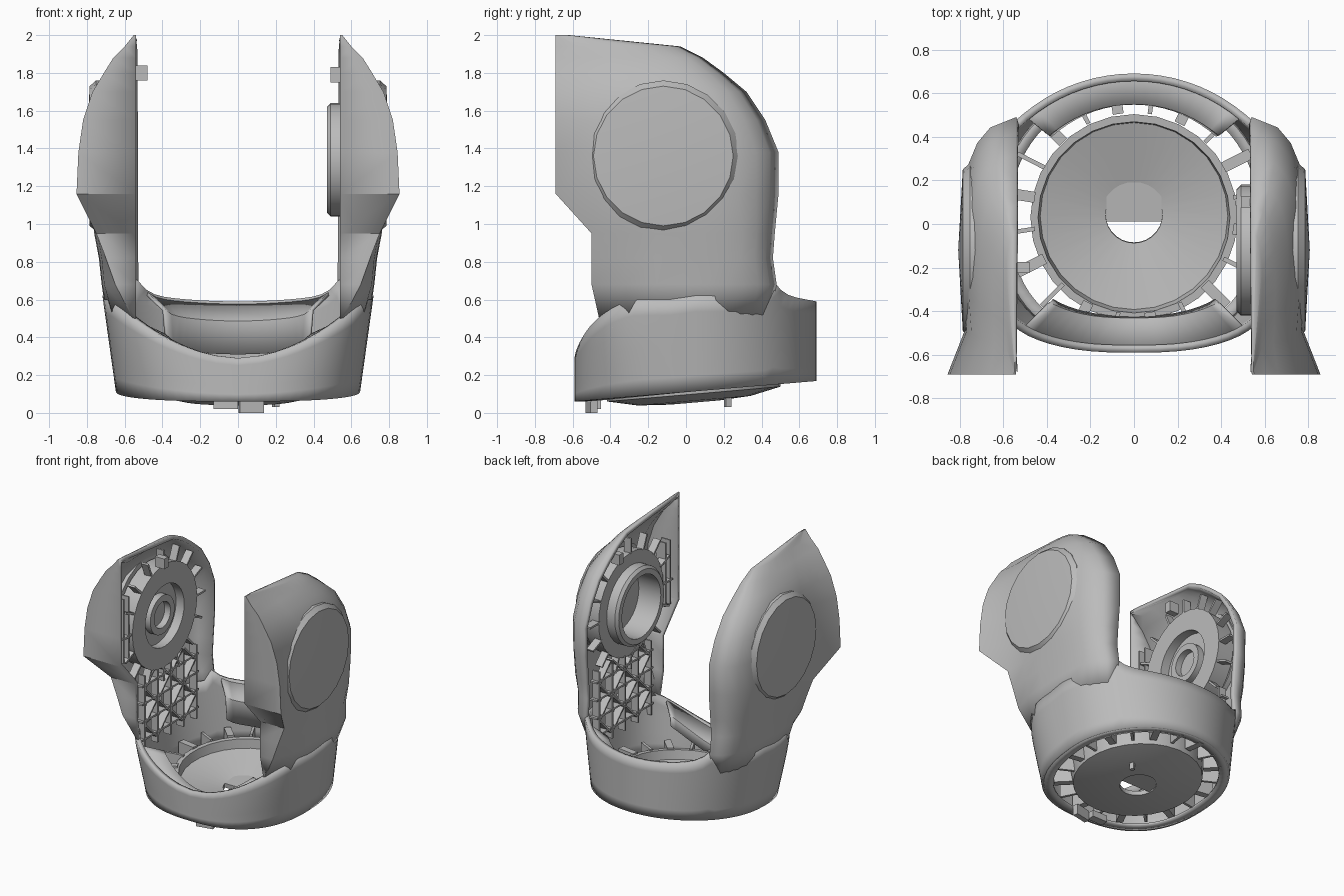
import bpy, bmesh, math
from mathutils import Matrix, Vector

cube = bpy.data.objects.get("Cube")
if cube:
    bpy.data.objects.remove(cube, do_unlink=True)

grey = bpy.data.materials.new("plain grey")
grey.use_nodes = True
grey.diffuse_color = (0.5, 0.5, 0.5, 1)
grey.node_tree.nodes["Principled BSDF"].inputs["Base Color"].default_value = (0.5, 0.5, 0.5, 1)

INNER = 0.54                       # inner plane of the arms
HUB = Vector((0, -0.12, 1.34))     # pivot axis
BASE = Vector((0, 0.05, 0))        # centre of the base
DEPTH = 0.64                       # half depth of the base
TILT = math.radians(4.9)           # slope of the underside


def finish(bm, name, angle=35, mirror=False, wall=0):
    mesh = bpy.data.meshes.new(name)
    bm.to_mesh(mesh)
    bm.free()
    obj = bpy.data.objects.new(name, mesh)
    bpy.context.collection.objects.link(obj)
    mesh.materials.append(grey)
    if mirror:
        obj.modifiers.new("mirror", 'MIRROR').merge_threshold = 0.002
    if wall:
        shell = obj.modifiers.new("wall", 'SOLIDIFY')
        shell.thickness = wall
        shell.offset = -1
    bpy.ops.object.select_all(action='DESELECT')
    obj.select_set(True)
    bpy.context.view_layer.objects.active = obj
    bpy.ops.object.shade_smooth_by_angle(angle=math.radians(angle))
    return obj


def loft(rows, cap=False):
    """Skin rows of points that run from front to back."""
    bm = bmesh.new()
    grid = [[bm.verts.new(p) for p in row] for row in rows]
    for low, high in zip(grid, grid[1:]):
        for i in range(len(low) - 1):
            bm.faces.new((low[i], low[i + 1], high[i + 1], high[i]))
    if cap:
        bm.faces.new(grid[-1])
    return bm


def lathe(name, profile, centre, axis='z', side=1, steps=32):
    """Spin a closed (radius, height) loop about an axis."""
    bm = bmesh.new()
    rings = []
    for k in range(steps):
        a = math.tau * k / steps
        ring = []
        for r, h in profile:
            u, v = r * math.cos(a), r * math.sin(a)
            p = Vector((u, v, h)) if axis == 'z' else Vector((side * h, u, v))
            ring.append(bm.verts.new(p))
        rings.append(ring)
    n = len(profile)
    for k in range(steps):
        a, b = rings[k], rings[(k + 1) % steps]
        for i in range(n):
            j = (i + 1) % n
            bm.faces.new((a[i], a[j], b[j], b[i]))
    bmesh.ops.remove_doubles(bm, verts=bm.verts, dist=0.0005)
    bmesh.ops.recalc_face_normals(bm, faces=bm.faces)
    obj = finish(bm, name)
    obj.location = centre
    return obj


def add_box(bm, centre, size, turn=0.0, axis='Z'):
    m = Matrix.Translation(centre) @ Matrix.Rotation(turn, 4, axis) @ Matrix.Diagonal((*size, 1))
    bmesh.ops.create_cube(bm, size=1, matrix=m)


# Base ring: front grows squarer with height, back round, rim rising toward the arms
def ring_power(y, z):
    return 2.5 + 0.6 * min(max((z - 0.1) / 0.35, 0), 1) if y < 0 else 2


def ring_width(z):
    return 0.645 + 0.14 * (z - 0.1)


def ring_point(a, z, scale=1.0):
    c, s = max(math.cos(a), 0), math.sin(a)
    e = 2 / ring_power(s, z)
    y = DEPTH * scale * math.copysign(abs(s) ** e, s) + BASE.y
    return Vector((ring_width(z) * scale * c ** e, y, z))


def ring_side(y, z):
    d = (y - BASE.y) / DEPTH
    n = ring_power(d, z)
    return ring_width(z) * (1 - abs(d) ** n) ** (1 / n)


def rim_height(a):
    q = ring_point(a, 0.4).x / INNER
    if a < 0:
        return min(0.29 + 0.21 * q ** 2, 0.6)
    return 0.62 if q > 1.04 else 0.59 + 0.04 * q ** 2 + 0.1 * min(q, 1) ** 12


def floor_height(a):
    return 0.06 + 0.085 * (ring_point(a, 0.1).y + 0.59)


COLS = 36
angles = [math.pi * (i / COLS - 0.5) for i in range(COLS + 1)]
rows = []
for k in range(7):
    rows.append([ring_point(a, floor_height(a) + (rim_height(a) - floor_height(a)) * k / 6) for a in angles])
finish(loft(rows), "base_ring", mirror=True, wall=0.035)


# Ledges inside the ring, each a strip of (scale, drop) steps
def ledge(name, span, path, height):
    strip = [[ring_point(a, height(a) - d, s) for a in span] for s, d in path]
    finish(loft(strip), name, mirror=True, wall=0.015)


ledge("back_ledge", [a for a in angles if a > 0.75], [(0.8, 0.28), (0.8, 0.11), (0.97, 0.02)], rim_height)
ledge("front_ledge", [a for a in angles if a < -0.8], [(0.76, 0.14), (0.77, 0.07), (0.97, 0.02)], rim_height)
ledge("bottom_flange", angles, [(0.88, 0), (0.98, 0)], floor_height)

# Arms: height, front y, back y, front corner x, side x
SECTIONS = [
    (0.68, -0.5, 0.48, 0.65, 0.725),
    (0.82, -0.5, 0.46, 0.70, 0.74), (0.95, -0.5, 0.47, 0.75, 0.765),
    (1.16, -0.69, 0.49, 0.855, 0.79), (1.38, -0.69, 0.49, 0.845, 0.795),
    (1.55, -0.69, 0.42, 0.82, 0.79), (1.7, -0.69, 0.32, 0.77, 0.765),
    (1.8, -0.69, 0.20, 0.71, 0.71), (1.88, -0.69, 0.09, 0.66, 0.65),
    (1.94, -0.69, -0.03, 0.60, 0.59), (2.0, -0.69, -0.62, 0.552, 0.549)]
STOPS = (0.18, 0.35, 0.5, 0.62, 0.73, 0.82, 0.9, 0.96, 1)
# lowest row tucks just inside the ring
low, front, back = 0.5, -0.46, 0.44
row = [Vector((INNER, front, low))]
for t in (0, *STOPS):
    y = front + (back - front) * t
    row.append(Vector((max(INNER, ring_side(y, low) - 0.006), y, low)))
rows = [row]
for z, front, back, corner, side in SECTIONS:
    row = [Vector((INNER, front, z)), Vector((corner, front, z))]
    for t in STOPS:
        bulge = (1 - t ** 7) ** 0.55 - 0.2 * (1 - t) ** 4
        row.append(Vector((INNER + (side - INNER) * bulge, front + (back - front) * t, z)))
    rows.append(row)
finish(loft(rows, cap=True), "arms", mirror=True, wall=0.03)

# Round covers outside, pivot seats inside
for side, word in ((1, "left"), (-1, "right")):
    lathe(word + "_cover", [(0, 0.7), (0.4, 0.7), (0.4, 0.752), (0.37, 0.785), (0, 0.806)],
          HUB + Vector((0, 0, 0.02)), 'x', side, 20)

lathe("left_seat", [(0.24, 0.69), (0.39, 0.69), (0.4, 0.56), (0.3, 0.56), (0.3, 0.49), (0.28, 0.47),
                    (0.24, 0.47)], HUB, 'x')
lathe("left_seat_plate", [(0, 0.66), (0.25, 0.66), (0.25, 0.69), (0, 0.69)], HUB, 'x')
lathe("right_seat", [(0.24, 0.69), (0.39, 0.69), (0.4, 0.55), (0.24, 0.55)], HUB, 'x', -1)
lathe("right_seat_plate", [(0, 0.62), (0.25, 0.62), (0.25, 0.69), (0, 0.69)], HUB, 'x', -1)
lathe("right_boss", [(0.1, 0.64), (0.15, 0.64), (0.15, 0.57), (0.1, 0.57)], HUB, 'x', -1)

# Stiffening ribs in the arms: spokes round the seats and a lattice below
bm = bmesh.new()
for k in range(16):
    a = math.tau * k / 16
    out = Vector((0, math.cos(a), math.sin(a)))
    add_box(bm, HUB + out * 0.45 + Vector((0.585, 0, 0)), (0.06, 0.12, 0.015), a, 'X')
for k in range(4):
    add_box(bm, (0.585, -0.04, 0.46 + 0.14 * k), (0.06, 0.7, 0.014))
for k in range(5):
    y = -0.36 + 0.16 * k
    add_box(bm, (0.58, y, 0.67), (0.06, 0.014, 0.58))
    if k < 4:
        for row in range(4):
            turn = math.radians(45 if (k + row) % 2 else -45)
            add_box(bm, (0.585, y + 0.08, 0.5 + 0.14 * row), (0.06, 0.19, 0.012), turn, 'X')
for y in (-0.61, -0.55):
    add_box(bm, (0.6, y, 1.4), (0.08, 0.012, 0.5))
finish(bm, "arm_ribs", mirror=True)

# Dished floor with a half-round opening, sloped like the underside
floor_dish = lathe("floor_dish", [(0.13, 0.055), (0.3, 0.065), (0.46, 0.1), (0.475, 0.23), (0.44, 0.23),
                                  (0.43, 0.16), (0.13, 0.09)], BASE, steps=28)
bm = bmesh.new()
add_box(bm, (0, 0.06, 0.078), (0.25, 0.18, 0.034))
floor_plate = finish(bm, "floor_plate")
floor_plate.location = BASE
for part in (floor_dish, floor_plate):
    part.rotation_euler.x = TILT

# Ribs tying the floor to the ring
bm = bmesh.new()
for k in range(20):
    a = math.tau * (k + 0.5) / 20
    x, y = 0.53 * math.cos(a), 0.53 * math.sin(a) + BASE.y
    add_box(bm, (x, y, 0.18 + 0.08 * y), (0.14, 0.02 + 0.03 * (k % 2), 0.12), a)
finish(bm, "floor_ribs")

# Small stops at the top of the arms and feet under the front
bm = bmesh.new()
add_box(bm, (-0.52, -0.2, 1.8), (0.08, 0.05, 0.08))
add_box(bm, (0.525, 0.1, 1.79), (0.07, 0.05, 0.08))
finish(bm, "arm_stops")
bm = bmesh.new()
add_box(bm, (-0.065, -0.48, 0.045), (0.13, 0.06, 0.05))
add_box(bm, (0.07, -0.5, 0.04), (0.13, 0.04, 0.08), 0.2)
add_box(bm, (0.2, 0.22, 0.07), (0.03, 0.03, 0.08), 0.4)
finish(bm, "feet")
